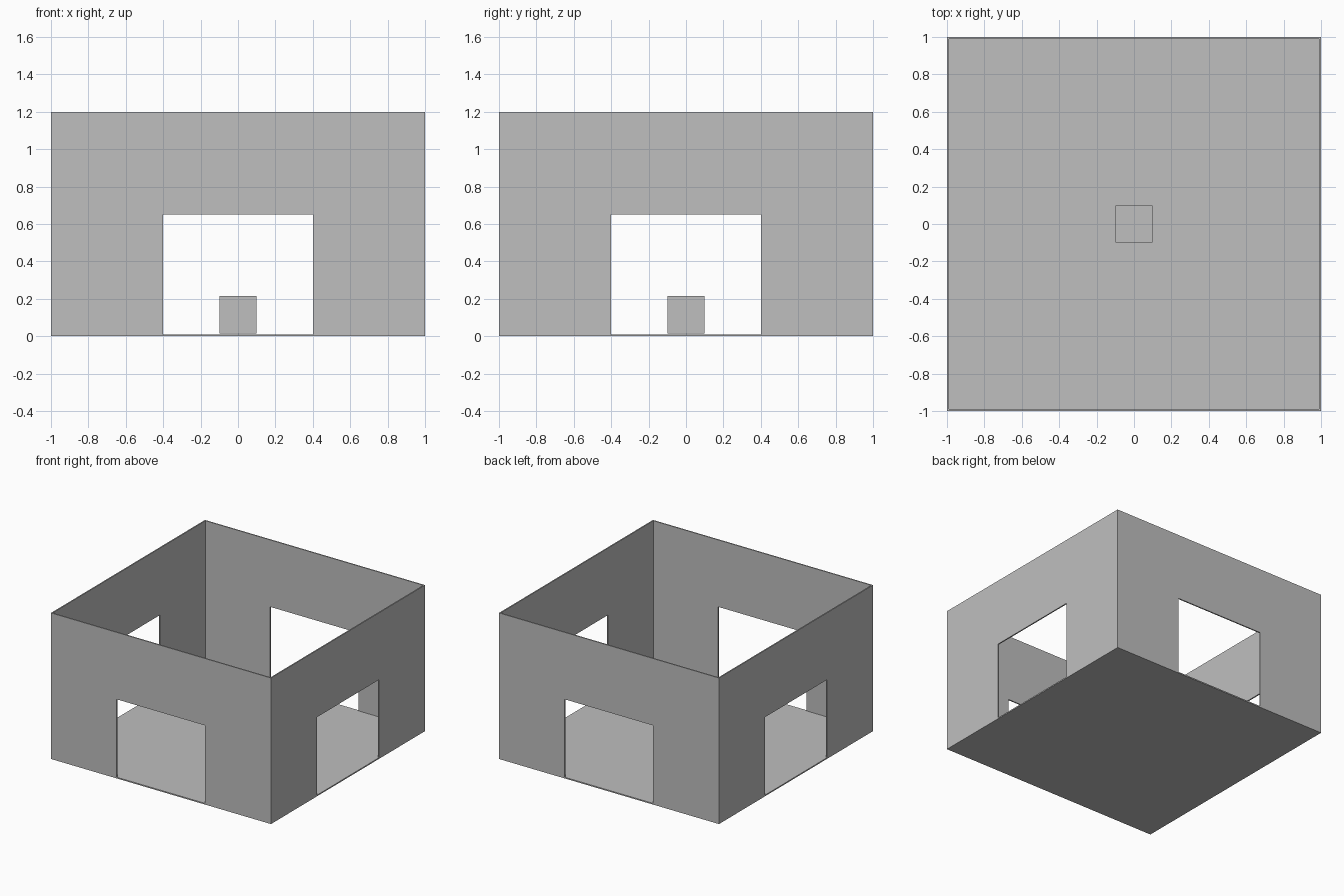
import bpy
import bmesh
from math import pi
from mathutils import Matrix

old = bpy.data.objects.get("Cube")
if old:
    bpy.data.objects.remove(old, do_unlink=True)

HALF, HEIGHT, THICK = 1.0, 1.2, 0.01
DOOR_HALF, DOOR_TOP = 0.402, 0.65

grey = bpy.data.materials.new("light grey")
grey.use_nodes = True
colour = (0.52, 0.52, 0.52, 1)
grey.diffuse_color = colour
grey.node_tree.nodes["Principled BSDF"].inputs["Base Color"].default_value = colour


def finish(name, bm):
    bmesh.ops.recalc_face_normals(bm, faces=bm.faces)
    mesh = bpy.data.meshes.new(name)
    bm.to_mesh(mesh)
    bm.free()
    mesh.materials.append(grey)
    obj = bpy.data.objects.new(name, mesh)
    bpy.context.collection.objects.link(obj)
    return obj


def box(name, size, z_bottom):
    bm = bmesh.new()
    bmesh.ops.create_cube(bm, size=1)
    bmesh.ops.scale(bm, vec=size, verts=bm.verts)
    bmesh.ops.translate(bm, vec=(0, 0, z_bottom + size[2] / 2), verts=bm.verts)
    return finish(name, bm)


def wall(name, angle, half):
    """Extrude an arch-shaped outline into a thin wall with a doorway."""
    outline = [(-half, THICK), (-half, HEIGHT), (half, HEIGHT), (half, THICK),
               (DOOR_HALF, THICK), (DOOR_HALF, DOOR_TOP),
               (-DOOR_HALF, DOOR_TOP), (-DOOR_HALF, THICK)]
    bm = bmesh.new()
    face = bm.faces.new([bm.verts.new((x, -HALF, z)) for x, z in outline])
    grown = bmesh.ops.extrude_face_region(bm, geom=[face], use_keep_orig=True)
    moved = [g for g in grown["geom"] if isinstance(g, bmesh.types.BMVert)]
    bmesh.ops.translate(bm, vec=(0, THICK, 0), verts=moved)
    bmesh.ops.rotate(bm, verts=bm.verts, matrix=Matrix.Rotation(angle, 3, "Z"))
    return finish(name, bm)


# Floor slab and the small block in the middle of the room
box("floor", (2 * HALF, 2 * HALF, THICK), 0)
box("centre_block", (0.2, 0.2, 0.2), 0.014)

# Four walls; the side walls fit between the front and back ones
for i, side in enumerate(("front", "left", "back", "right")):
    wall(side + "_wall", i * pi / 2, HALF - THICK * (i % 2))
